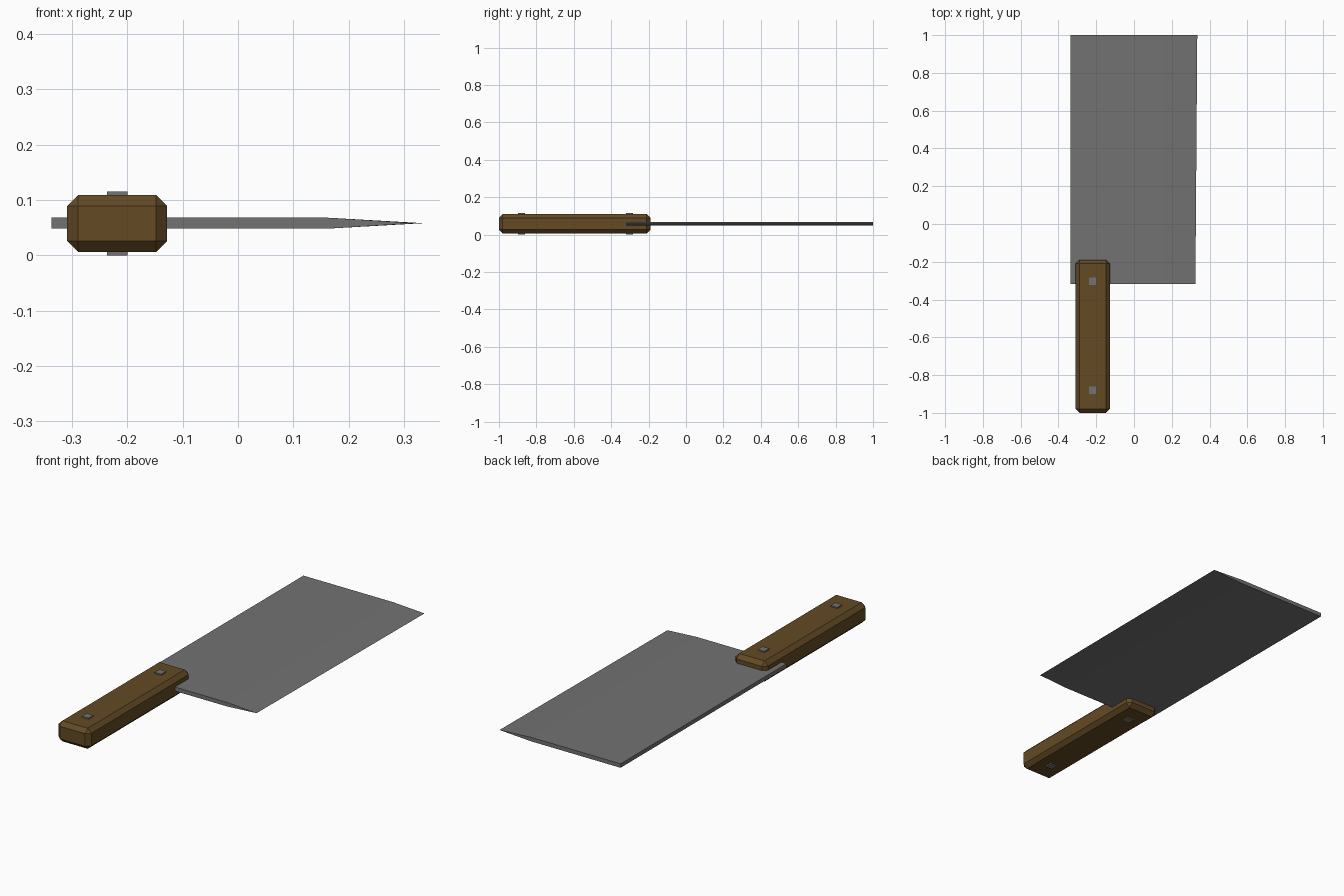
import bpy, bmesh
from mathutils import Vector

if "Cube" in bpy.data.objects:
    bpy.data.objects.remove(bpy.data.objects["Cube"])


def material(name, rgb):
    m = bpy.data.materials.new(name)
    m.diffuse_color = (*rgb, 1)
    m.use_nodes = True
    m.node_tree.nodes["Principled BSDF"].inputs["Base Color"].default_value = m.diffuse_color
    return m


steel = material("steel grey", (0.17, 0.17, 0.17))
wood = material("brown wood", (0.125, 0.068, 0.018))


def finish(name, bm, mat):
    bmesh.ops.recalc_face_normals(bm, faces=bm.faces)
    me = bpy.data.meshes.new(name)
    bm.to_mesh(me)
    bm.free()
    me.materials.append(mat)
    ob = bpy.data.objects.new(name, me)
    bpy.context.collection.objects.link(ob)
    return ob


def box(name, lo, hi, mat, bevel=0):
    bm = bmesh.new()
    bmesh.ops.create_cube(bm, size=1)
    lo, hi = Vector(lo), Vector(hi)
    for v in bm.verts:
        v.co = (lo + hi) / 2 + v.co * (hi - lo)
    if bevel:
        bmesh.ops.bevel(bm, geom=bm.edges[:], offset=bevel, segments=1,
                        profile=0.5, affect='EDGES')
    return finish(name, bm, mat)


# Blade: flat slab with a ground cutting edge, slightly wider at the tip
MID = 0.058
bm = bmesh.new()
rings = []
for y, edge in ((-0.317, 0.325), (1.0, 0.335)):
    profile = [(-0.337, -0.01), (0.16, -0.01), (edge, 0), (0.16, 0.01), (-0.337, 0.01)]
    rings.append([bm.verts.new((x, y, MID + z)) for x, z in profile])
a, b = rings
for i in range(5):
    j = (i + 1) % 5
    bm.faces.new((a[i], a[j], b[j], b[i]))
bm.faces.new(a)
bm.faces.new(b)
finish("blade", bm, steel)

# Handle: chamfered wooden block
box("handle", (-0.309, -1.0, 0.006), (-0.128, -0.19, 0.109), wood, 0.02)

# Rivets pass through the handle and stand proud on both sides
for name, y in (("rear_rivet", -0.88), ("front_rivet", -0.303)):
    box(name, (-0.237, y - 0.019, 0), (-0.2, y + 0.019, 0.115), steel)
